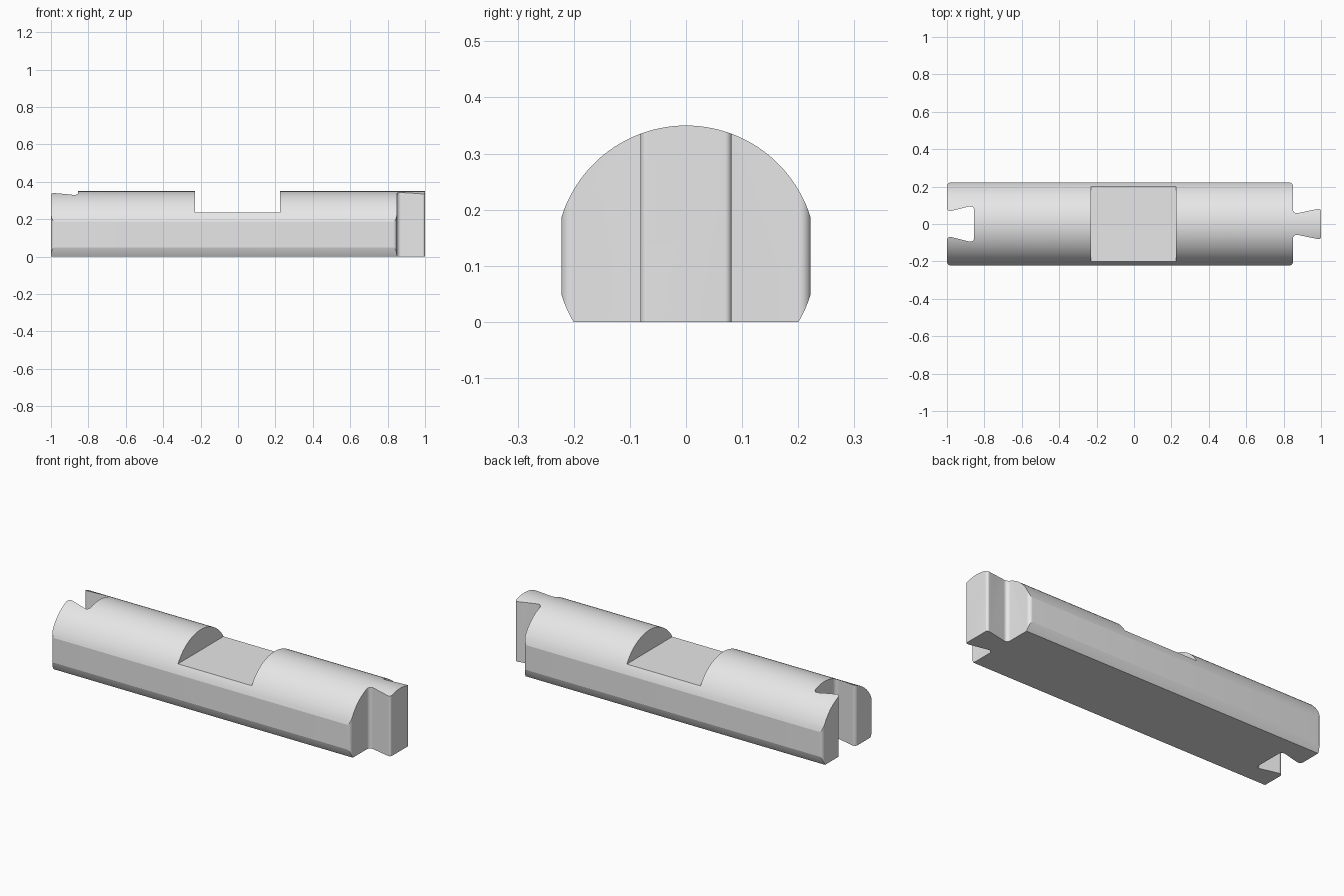
import bpy
import bmesh
from math import asin, cos, sin, pi, tan, radians, sqrt
from mathutils import Vector, Matrix

cube = bpy.data.objects.get("Cube")
if cube:
    bpy.data.objects.remove(cube, do_unlink=True)

grey = bpy.data.materials.new("plain grey")
grey.use_nodes = True
grey.diffuse_color = (0.8, 0.8, 0.8, 1)
grey.node_tree.nodes["Principled BSDF"].inputs["Base Color"].default_value = (0.8, 0.8, 0.8, 1)


def round_corners(corners, steps=10):
    """Replace each (x, y, radius) corner of a closed outline with an arc."""
    points = []
    for i, (x, y, r) in enumerate(corners):
        p = Vector((x, y))
        a = (Vector(corners[i - 1][:2]) - p).normalized()
        b = (Vector(corners[(i + 1) % len(corners)][:2]) - p).normalized()
        half = a.angle(b) / 2
        center = p + (a + b).normalized() * r / sin(half)
        start = p + a * r / tan(half) - center
        sweep = pi - 2 * half
        turn = 1 if a.cross(b) < 0 else -1
        for k in range(steps + 1):
            points.append(center + Matrix.Rotation(turn * sweep * k / steps, 2) @ start)
    return points


def prism(name, outline, to_start, depth):
    """Extrude a flat outline; to_start places each outline point in space."""
    bm = bmesh.new()
    face = bm.faces.new([bm.verts.new(to_start(p)) for p in outline])
    moved = bmesh.ops.extrude_face_region(bm, geom=[face])["geom"]
    bmesh.ops.translate(bm, vec=depth, verts=[g for g in moved if isinstance(g, bmesh.types.BMVert)])
    bmesh.ops.recalc_face_normals(bm, faces=bm.faces)
    mesh = bpy.data.meshes.new(name)
    bm.to_mesh(mesh)
    bm.free()
    mesh.materials.append(grey)
    obj = bpy.data.objects.new(name, mesh)
    bpy.context.collection.objects.link(obj)
    return obj


def cut(target, tool, operation):
    """Apply a boolean and remove its tool."""
    bpy.context.view_layer.objects.active = target
    mod = target.modifiers.new("cut", "BOOLEAN")
    mod.operation, mod.solver, mod.object = operation, "EXACT", tool
    bpy.ops.object.modifier_apply(modifier=mod.name)
    bpy.data.objects.remove(tool, do_unlink=True)


# Cross-section: a round bar with flat sides and a flat base
RADIUS, AXIS_Z, SIDE = 0.2325, 0.1175, 0.222
side_angle = asin(sqrt(RADIUS**2 - SIDE**2) / RADIUS)
base_angle = -asin(AXIS_Z / RADIUS)


def arc(start, end, steps):
    return [Vector((RADIUS * cos(t), AXIS_Z + RADIUS * sin(t)))
            for t in (start + (end - start) * k / steps for k in range(steps + 1))]


lower = arc(base_angle, -side_angle, 4)
upper = arc(side_angle, pi - side_angle, 48)
section = lower + upper + [Vector((-p.x, p.y)) for p in reversed(lower)]
bar = prism("connector_bar", section, lambda p: (-1.1, p.x, p.y), (2.2, 0, 0))

# Plan outline: dovetail slot on one end, dovetail tongue on the other
half = [(-0.855, 0.1, 0.02), (-1, 0.064, 0.018), (-1, SIDE, 0.02),
        (0.85, SIDE, 0.02), (0.85, 0.053, 0.02), (1, 0.084, 0.012)]
plan = half + [(x, -y, r) for x, y, r in reversed(half)]
cut(bar, prism("plan_tool", round_corners(plan), lambda p: (p.x, p.y, -0.2), (0, 0, 0.8)), "INTERSECT")

# Flat notch across the middle of the top
notch = [Vector(p) for p in ((-0.23, 0.235), (0.225, 0.235), (0.225, 0.5), (-0.23, 0.5))]
cut(bar, prism("notch_tool", notch, lambda p: (p.x, -0.4, p.y), (0, 0.8, 0)), "DIFFERENCE")

# Smooth the rounds and keep the flats crisp
bpy.ops.object.select_all(action="DESELECT")
bar.select_set(True)
bpy.context.view_layer.objects.active = bar
bpy.ops.object.shade_smooth_by_angle(angle=radians(14))
